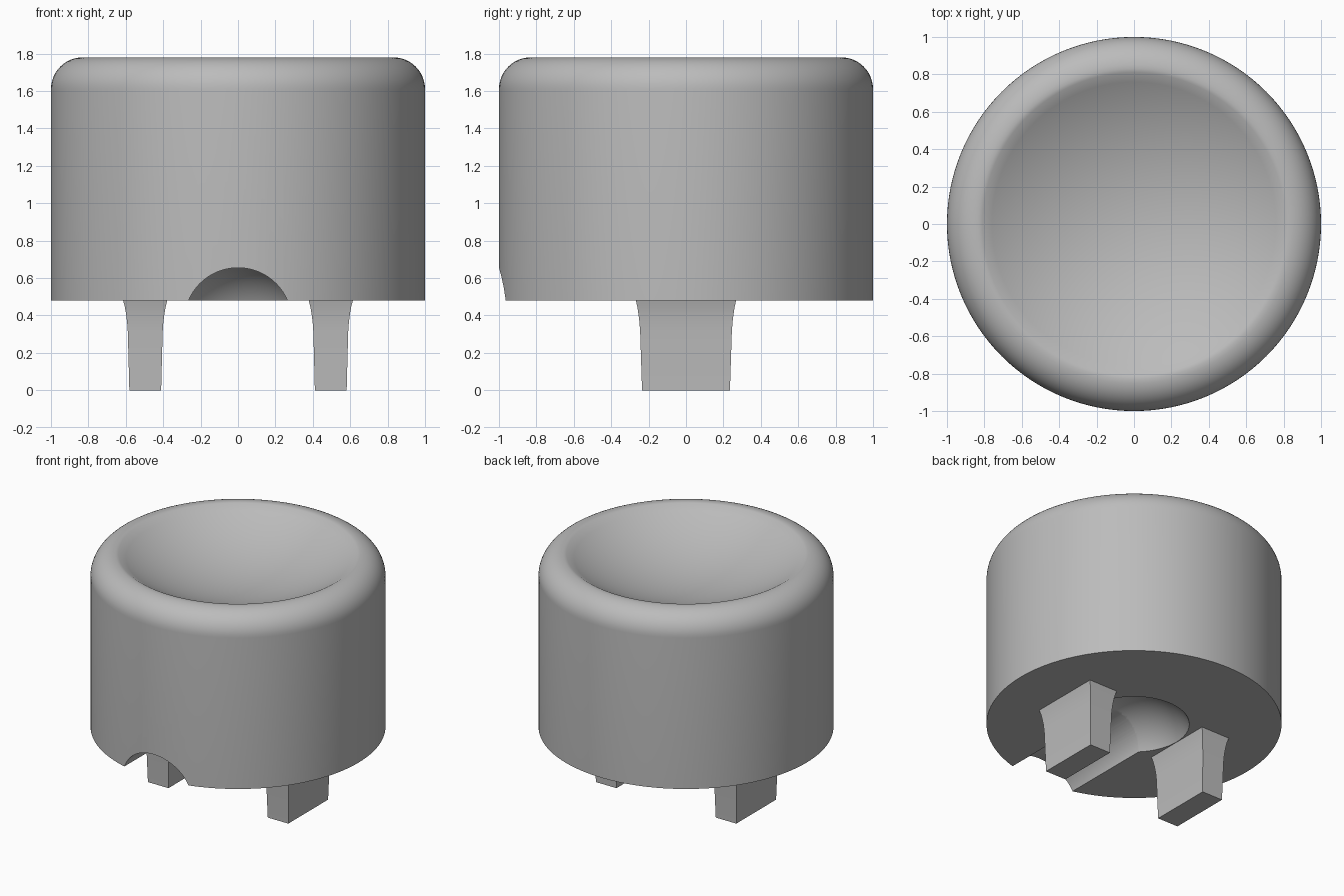
import bpy, bmesh, math
from mathutils import Matrix

if "Cube" in bpy.data.objects:
    bpy.data.objects.remove(bpy.data.objects["Cube"])

BASE, TOP = 0.48, 1.78      # underside and rim heights of the cap
FILLET = 0.17               # rounded outer shoulder
DISH_R, DISH_D = 0.81, 0.235
SEG = 128

grey = bpy.data.materials.new("plain grey")
grey.diffuse_color = (0.5, 0.5, 0.5, 1)
grey.use_nodes = True
grey.node_tree.nodes["Principled BSDF"].inputs["Base Color"].default_value = grey.diffuse_color


def make_object(name, bm):
    bmesh.ops.recalc_face_normals(bm, faces=bm.faces)
    mesh = bpy.data.meshes.new(name)
    bm.to_mesh(mesh)
    bm.free()
    mesh.materials.append(grey)
    ob = bpy.data.objects.new(name, mesh)
    bpy.context.collection.objects.link(ob)
    return ob


def activate(ob):
    bpy.ops.object.select_all(action='DESELECT')
    ob.select_set(True)
    bpy.context.view_layer.objects.active = ob


def skin(bm, rings):
    """Bridge successive closed rings of points with quads."""
    loops = [[bm.verts.new(p) for p in ring] for ring in rings]
    for a, b in zip(loops, loops[1:]):
        n = len(a)
        for i in range(n):
            j = (i + 1) % n
            bm.faces.new((a[i], a[j], b[j], b[i]))
    return loops


# Cap: straight wall, rounded shoulder, spherical dish
profile = [(1.0, BASE)]
for i in range(13):
    a = math.radians(90 * i / 12)
    profile.append((1 - FILLET + FILLET * math.cos(a),
                    TOP - FILLET + FILLET * math.sin(a)))
dish_radius = (DISH_R ** 2 + DISH_D ** 2) / (2 * DISH_D)
for i in range(16):
    r = DISH_R * (1 - i / 16)
    z = TOP - 0.004 - DISH_D + dish_radius - math.sqrt(dish_radius ** 2 - r * r)
    profile.append((r, z))

bm = bmesh.new()
loops = skin(bm, [[(r * math.cos(2 * math.pi * k / SEG),
                    r * math.sin(2 * math.pi * k / SEG), z) for k in range(SEG)]
                  for r, z in profile])
bm.faces.new(loops[0])
centre = bm.verts.new((0, 0, TOP - 0.004 - DISH_D))
for k in range(SEG):
    bm.faces.new((loops[-1][k], loops[-1][(k + 1) % SEG], centre))
cap = make_object("cap", bm)

# Cutters: domed recess under the cap and round groove to the front
bm = bmesh.new()
bmesh.ops.create_uvsphere(bm, u_segments=96, v_segments=64, radius=0.436,
                          matrix=Matrix.Translation((0, 0, BASE - 0.222)))
recess = make_object("recess_cutter", bm)

bm = bmesh.new()
bmesh.ops.create_cone(bm, cap_ends=True, segments=96, radius1=0.288, radius2=0.288,
                      depth=1.2, matrix=Matrix.Translation((0, -0.6, 0.367))
                      @ Matrix.Rotation(math.pi / 2, 4, 'X'))
groove = make_object("groove_cutter", bm)

for cutter in (recess, groove):
    for p in cutter.data.polygons:
        p.use_smooth = True
    activate(cap)
    mod = cap.modifiers.new("cut", 'BOOLEAN')
    mod.operation = 'DIFFERENCE'
    mod.solver = 'EXACT'
    mod.object = cutter
    bpy.ops.object.modifier_apply(modifier=mod.name)
    bpy.data.objects.remove(cutter)

activate(cap)
bpy.ops.object.shade_smooth_by_angle(angle=math.radians(42))

# Legs: tapered prongs flaring into the underside (half x, half y, z)
sections = [(0.085, 0.235, 0), (0.093, 0.245, 0.31), (0.097, 0.249, 0.365),
            (0.102, 0.254, 0.405), (0.109, 0.260, 0.445), (0.118, 0.268, BASE)]
for side, name in ((-1, "left_leg"), (1, "right_leg")):
    bm = bmesh.new()
    loops = skin(bm, [[(side * 0.496 + sx * hx, sy * hy, z)
                       for sx, sy in ((-1, -1), (1, -1), (1, 1), (-1, 1))]
                      for hx, hy, z in sections])
    bm.faces.new(loops[0])
    bm.faces.new(loops[-1])
    leg = make_object(name, bm)
    activate(leg)
    bpy.ops.object.shade_smooth_by_angle(angle=math.radians(30))
